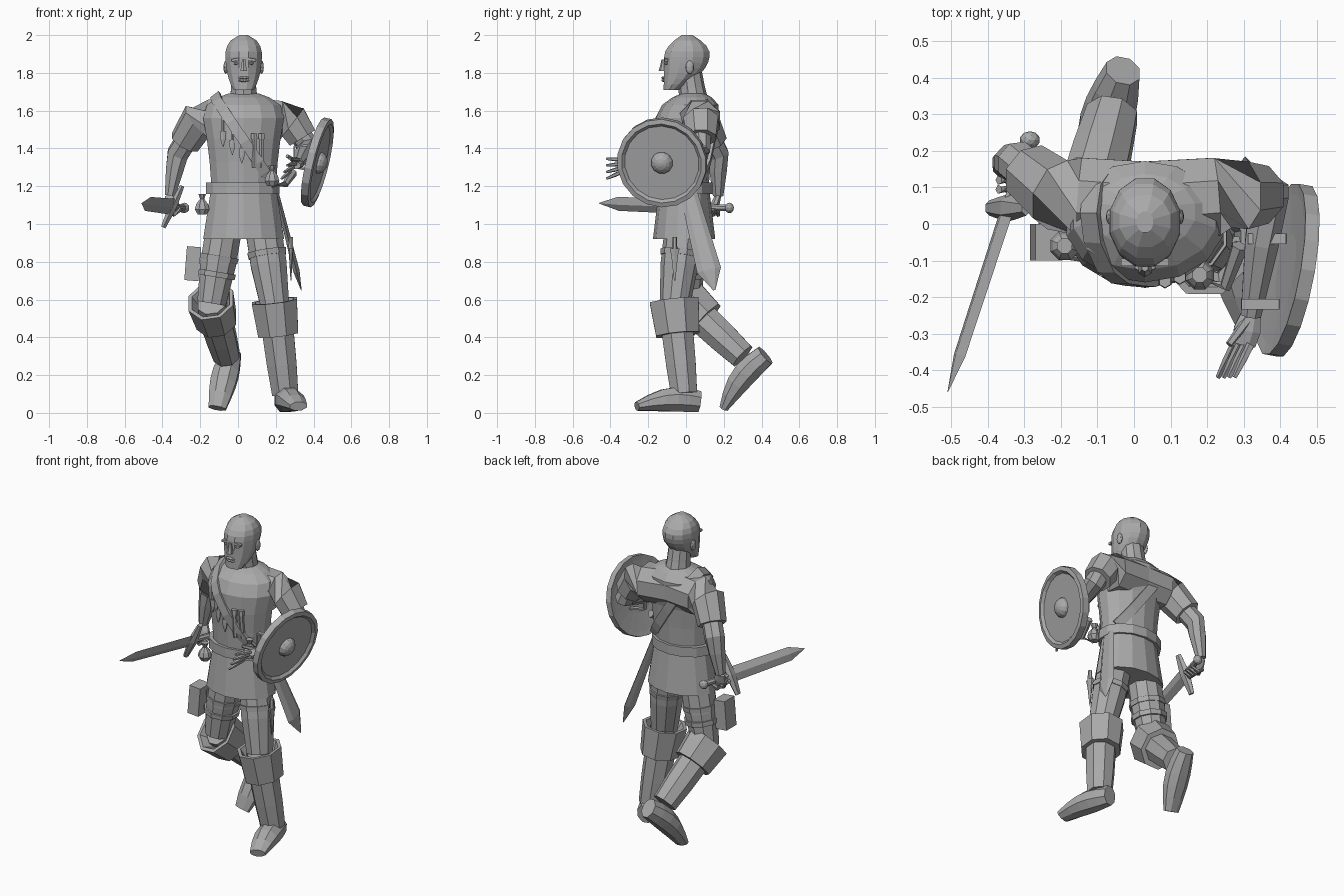
import bpy, bmesh
from math import cos, sin, pi, sqrt
from mathutils import Vector
from mathutils.bvhtree import BVHTree

default_cube = bpy.data.objects.get("Cube")
if default_cube:
    bpy.data.objects.remove(default_cube, do_unlink=True)

grey = bpy.data.materials.new("plain_grey")
grey.use_nodes = True
grey.diffuse_color = (.4, .4, .4, 1)
grey.node_tree.nodes["Principled BSDF"].inputs["Base Color"].default_value = grey.diffuse_color

across, backward, upward = Vector((1, 0, 0)), Vector((0, 1, 0)), Vector((0, 0, 1))


def at(x, y, z):
    return Vector((x, y, z))


def along(start, end, count):
    """Evenly spaced points from start to end."""
    return [start.lerp(end, k / (count - 1)) for k in range(count)]


def finish(name, bm):
    bmesh.ops.recalc_face_normals(bm, faces=bm.faces)
    mesh = bpy.data.meshes.new(name)
    bm.to_mesh(mesh)
    bm.free()
    mesh.materials.append(grey)
    obj = bpy.data.objects.new(name, mesh)
    bpy.context.collection.objects.link(obj)
    return obj


def loft(name, centres, radii, flat=1, sides=8, axis=None, ref=across, spin=.5):
    """Skin a closed tube; a radius may be a (width, depth) pair."""
    bm = bmesh.new()
    rings = []
    last = len(centres) - 1
    for i, (centre, radius) in enumerate(zip(centres, radii)):
        wide, deep = radius if isinstance(radius, tuple) else (radius, radius * flat)
        tangent = (axis or centres[min(i + 1, last)] - centres[max(i - 1, 0)]).normalized()
        guide = ref if abs(ref.normalized().dot(tangent)) < .95 else backward
        u = (guide - tangent * guide.dot(tangent)).normalized()
        v = tangent.cross(u)
        angles = [2 * pi * (k + spin) / sides for k in range(sides)]
        rings.append([bm.verts.new(centre + u * wide * cos(a) + v * deep * sin(a)) for a in angles])
    for low, high in zip(rings, rings[1:]):
        for k in range(sides):
            following = (k + 1) % sides
            bm.faces.new((low[k], low[following], high[following], high[k]))
    bm.faces.new(rings[0][::-1])
    bm.faces.new(rings[-1])
    return finish(name, bm)


def blob(name, place, size):
    bm = bmesh.new()
    bmesh.ops.create_icosphere(bm, subdivisions=2, radius=1)
    bmesh.ops.scale(bm, vec=size, verts=bm.verts)
    bmesh.ops.translate(bm, vec=place, verts=bm.verts)
    return finish(name, bm)


def block(name, place, size, tilt):
    bm = bmesh.new()
    bmesh.ops.create_cube(bm, size=1)
    bmesh.ops.scale(bm, vec=size, verts=bm.verts)
    block_object = finish(name, bm)
    block_object.location = place
    block_object.rotation_euler.y = tilt


# Tunic, belt and neck
heights = [.92, 1.2, 1.33, 1.45, 1.56, 1.63, 1.67, 1.69]
widths = [.22, .175, .185, .2, .22, .2, .14, .085]
tunic = loft("tunic", [at(.03, max(0, z - 1.5) * .25 - .01, z) for z in heights], widths,
             flat=.75, sides=14, axis=upward)
waist = at(.025, -.01, 1.19)
loft("belt", [waist - upward * .03, waist + upward * .03], [.2, .2], flat=.75, sides=14)
loft("neck", along(at(.03, .045, 1.62), at(.03, .015, 1.82), 3), [.08, .07, .066], sides=10)

# Head: skull outline follows elliptical arcs above and below the temples
face = at(.03, -.12, 1.71)
rings, sizes = [], []
for k in range(11):
    f = k / 10
    crown = f > .65
    q = (f - .65) / (.36 if crown else .78)
    front = max(0, f - .6) ** 2 * .6
    back = .25 - q * q * (.1 if crown else .24)
    rings.append(face + at(0, (front + back) / 2, f * .29))
    sizes.append((.1 * sqrt(1 - q * q), (back - front) / 2))
loft("head", rings, sizes, sides=12, axis=upward)

# Facial features
loft("nose", along(face + upward * .16, face + at(0, -.005, .1), 3), [.01, .014, .02], sides=6, axis=upward)
for side in (-1, 1):
    block("brow", face + at(side * .04, .015, .16), (.05, .02, .014), side * .15)
    blob("eye", face + at(side * .037, .018, .14), (.016, .012, .008))
    blob("ear", face + at(side * .095, .14, .12), (.012, .022, .036))
for height in (.05, .064):
    blob("lip", face + upward * height, (.03, .01, .008))

# Arms: sleeve, forearm and hand through shared joints
chest = at(.03, .06, 1.56)
left_wrist, left_palm = at(.32, -.25, 1.32), at(.3, -.33, 1.31)
right_wrist, right_palm = at(-.36, .17, 1.15), at(-.34, .14, 1.06)
arms = [("left", at(.29, .08, 1.54), at(.37, .08, 1.41), left_wrist, left_palm),
        ("right", at(-.21, .08, 1.55), at(-.32, .17, 1.37), right_wrist, right_palm)]
for side, shoulder, elbow, wrist, palm in arms:
    hem = shoulder.lerp(elbow, .65)
    loft(side + "_sleeve", [chest, chest.lerp(shoulder, .75), shoulder, hem], [.12, .115, .1, .085])
    loft(side + "_arm", [shoulder, elbow, elbow.lerp(wrist, .4), wrist], [.06, .06, .05, .03])
    loft(side + "_hand", along(wrist, palm, 3), [.03, .04, .035], flat=.6)

# Fingers: fanned behind the shield, curled round the sword
for k in range(4):
    root = left_palm + at(k * .015 - .025, 0, k * .02 - .03)
    loft("left_finger", along(root, root + at(-.045, -.09, k * .015 - .04), 3), [.012, .011, .007], sides=5)
    root = right_palm + at(-.03, .03 - k * .025, .02)
    loft("right_finger", [root, root + at(.03, 0, -.03), root + at(.07, 0, 0)], [.013] * 3, sides=5)
loft("left_thumb", [left_wrist, left_palm + at(-.04, 0, .05)], [.015, .01], sides=5)

# Legs: thigh, boot shaft, foot and turned-down cuff
left_hip, left_knee = at(.13, -.01, 1), at(.195, -.06, .57)
right_hip, right_knee = at(-.07, 0, 1), at(-.14, 0, .58)
legs = [("left", left_hip, left_knee, at(.25, -.01, .1), at(.24, .07, .06), at(.32, -.26, .035)),
        ("right", right_hip, right_knee, at(-.06, .3, .3), at(-.03, .42, .305), at(-.11, .2, .025))]
for side, hip, knee, ankle, heel, toe in legs:
    loft(side + "_thigh", along(hip, knee, 3), [.1, .1, .08], sides=10)
    loft(side + "_boot", along(knee, ankle, 4), [.08, .09, .085, .075])
    instep = (ankle - heel.lerp(toe, .3)).normalized() * .025
    arch = [k / 5 for k in range(6)]
    loft(side + "_foot", [heel.lerp(toe, f) + instep * sin(pi * f) for f in arch],
         [(.05 + sin(pi * f) * .025, .06 + sin(pi * f) * .025 - f * .035) for f in arch])
    top, bottom = knee.lerp(ankle, -.05), knee.lerp(ankle, .33)
    loft(side + "_cuff", [bottom, bottom, top, top, top.lerp(bottom, .4)],
         [.09, .115, .13, .11, .08], flat=1.08, axis=top - bottom)

# Round shield with raised rim, domed boss and arm grips
shield_centre, shield_axis = at(.425, -.127, 1.325), at(1, -.18, -.24).normalized()


def shield_part(name, offsets, radii, sides):
    loft(name, [shield_centre + shield_axis * d for d in offsets], radii, sides=sides, axis=shield_axis)


shield_part("shield", [-.01, -.02, -.025, .015, .02, .005], [.1, .21, .24, .24, .215, .2], 18)
dome = [k * pi / 9 for k in range(5)]
shield_part("shield_boss", [sin(a) * .05 for a in dome], [cos(a) * .06 for a in dome], 12)
for y in (-.22, -.04):
    anchor = at(.42 + y * .1, y, 1.35)
    loft("shield_grip", [anchor + upward * .07, anchor + at(-.1, 0, .06), anchor + at(-.1, 0, -.05),
                         anchor - upward * .07], [.02] * 4, flat=.4, sides=4, ref=backward)

# Drawn sword
pommel, sword_tip = at(-.285, .23, 1.085), at(-.51, -.46, 1.11)
lean = at(.1, 0, .22)
hilt = pommel.lerp(sword_tip, .27)
loft("sword_blade", [hilt, hilt.lerp(sword_tip, .8), sword_tip], [.045, .04, .002],
     flat=.3, sides=4, ref=lean, spin=0)
loft("sword_handle", [pommel, hilt], [.018, .018])
blob("sword_pommel", pommel, (.028, .024, .028))
loft("sword_guard", along(hilt - lean / 2, hilt + lean / 2, 5), [.014, .02, .025, .02, .014], flat=1.5, sides=6)

# Scabbard at the left hip
mouth, scabbard_end = at(.2, .01, 1.18), at(.335, .15, .65)
loft("scabbard", [mouth, mouth.lerp(scabbard_end, .8), scabbard_end], [.045, .065, .006],
     flat=.3, sides=6, ref=backward, spin=0)

# Shoulder strap laid over the tunic, from the back over the shoulder to the front
surface = BVHTree.FromPolygons([v.co for v in tunic.data.vertices], [p.vertices for p in tunic.data.polygons])


def on_tunic(x, z, side):
    hit = surface.ray_cast(at(x, side * 2, z), at(0, -side, 0))[0]
    return hit + backward * side * .006 if hit else at(x, .03, z)


route = along(at(-.11, 0, 1.65), at(.18, 0, 1.22), 9)
front_half, back_half = [[on_tunic(p.x, p.z, side) for p in route] for side in (-1, 1)]
path = back_half[::-1] + [at(-.12, .03, 1.68)] + front_half
loft("shoulder_strap", path, [.04] * len(path), flat=.3, sides=4, ref=at(.8, 0, .6))

# Throwing knives and vials on the chest
for k in range(3):
    middle = on_tunic(k * .05 - .08, 1.49 - k * .045, -1)
    loft("knife_handle", [middle, middle + upward * .07], [.007, .008], sides=6)
    loft("knife_blade", [middle, middle - upward * .04, middle - upward * .08], [.018, .016, .002], flat=.4, sides=6)
for x in (.085, .125):
    base = on_tunic(x, 1.3, -1)
    neck = on_tunic(x, 1.45, -1)
    loft("vial", [base, neck], [.014, .014], sides=6)
    loft("vial_stopper", [neck, neck + upward * .03], [.02, .018], sides=6)

# Belt pouches and horn
for place in (at(-.19, -.06, 1.05), at(.18, -.14, 1.2)):
    loft("pouch", along(place, place + upward * .11, 5), [.025, .042, .034, .012, .022])
loft("belt_horn", [at(.18, -.15, 1.2), at(.25, -.17, 1.21), at(.29, -.06, 1.27)], [.012, .018, .024], sides=6)

# Thigh case, straps and knife
case = at(-.24, -.05, .79)
block("thigh_case", case, (.075, .1, .18), .08)
for hip, knee, fractions in ((left_hip, left_knee, [.33]), (right_hip, right_knee, [.4, .6])):
    for f in fractions:
        loft("thigh_strap", [hip.lerp(knee, f), hip.lerp(knee, f + .07)], [.108, .105], sides=10)
guard = at(.28, -.06, .87)
loft("thigh_knife_handle", [guard, guard + upward * .06], [.014, .012], sides=6)
loft("thigh_knife_sheath", [guard, guard - upward * .04, guard - upward * .17], [.03, .02, .004],
     flat=.5, sides=6, ref=backward)
